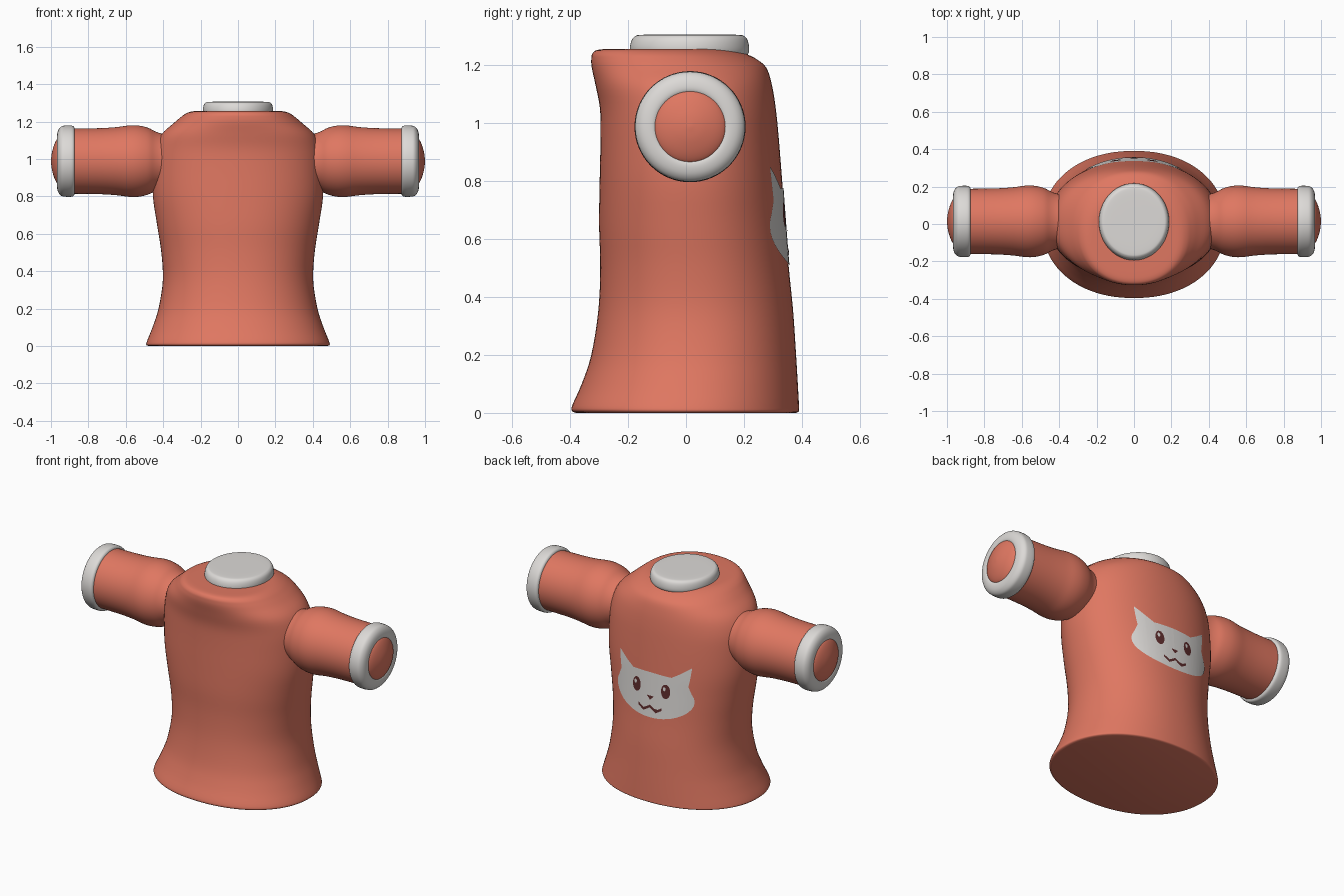
import bpy, bmesh, math
from mathutils import Vector
from mathutils.bvhtree import BVHTree

cube = bpy.data.objects.get("Cube")
if cube:
    bpy.data.objects.remove(cube, do_unlink=True)


def material(name, rgb):
    mat = bpy.data.materials.new(name)
    mat.use_nodes = True
    mat.diffuse_color = (*rgb, 1)
    mat.node_tree.nodes["Principled BSDF"].inputs["Base Color"].default_value = (*rgb, 1)
    return mat


coral = material("coral cloth", (0.74, 0.185, 0.12))
pale = material("pale grey trim", (0.72, 0.70, 0.68))
maroon = material("dark maroon", (0.11, 0.025, 0.025))


def finish(name, bm, mat):
    """Turn a bmesh into a named, smooth shaded object."""
    mesh = bpy.data.meshes.new(name)
    bm.to_mesh(mesh)
    bm.free()
    mesh.materials.append(mat)
    obj = bpy.data.objects.new(name, mesh)
    bpy.context.collection.objects.link(obj)
    bpy.ops.object.select_all(action="DESELECT")
    obj.select_set(True)
    bpy.context.view_layer.objects.active = obj
    bpy.ops.object.shade_smooth_by_angle(angle=math.radians(50))
    return obj


def smooth_sections(sections, steps):
    """Catmull-Rom interpolation between the given sections."""
    rows = [Vector(s) for s in sections]
    result = []
    for i in range(len(rows) - 1):
        a, b, c = rows[max(i - 1, 0)], rows[i], rows[i + 1]
        d = rows[min(i + 2, len(rows) - 1)]
        for k in range(steps):
            t = k / steps
            result.append(b + (c - a) * (t / 2)
                          + (a * 2 - b * 5 + c * 4 - d) * (t * t / 2)
                          + (b * 3 - a - c * 3 + d) * (t ** 3 / 2))
    return result + [rows[-1]]


def loft(sections, place, power=2.0, steps=4, sides=64):
    """Skin oval rings: each section is height, half width, low depth, high depth."""
    bm = bmesh.new()
    rings = []
    for height, half, low, high in smooth_sections(sections, steps):
        ring = []
        for k in range(sides):
            angle = math.tau * k / sides
            c, s = math.cos(angle), math.sin(angle)
            u = half * math.copysign(abs(c) ** (2 / power), c)
            v = (low + high) / 2 + (high - low) / 2 * math.copysign(abs(s) ** (2 / power), s)
            ring.append(bm.verts.new(place(u, v, height)))
        rings.append(ring)
    for lower, upper in zip(rings, rings[1:]):
        for k in range(sides):
            n = (k + 1) % sides
            bm.faces.new((lower[k], lower[n], upper[n], upper[k]))
    bm.faces.new(rings[0])
    bm.faces.new(rings[-1])
    bmesh.ops.recalc_face_normals(bm, faces=bm.faces)
    return bm


def upright(u, v, height):
    return (u, v, height)


# Shirt body, flared at the hem and rounded over the shoulders
body_sections = [
    (0, 0.478, -0.38, 0.38), (0.006, 0.49, -0.393, 0.39),
    (0.025, 0.487, -0.393, 0.39), (0.1, 0.457, -0.36, 0.386),
    (0.2, 0.425, -0.327, 0.38), (0.35, 0.402, -0.303, 0.37),
    (0.5, 0.41, -0.296, 0.355), (0.65, 0.433, -0.3, 0.343),
    (0.8, 0.455, -0.298, 0.332), (0.95, 0.455, -0.295, 0.32),
    (1.05, 0.443, -0.297, 0.31), (1.13, 0.41, -0.312, 0.297),
    (1.19, 0.345, -0.325, 0.278), (1.22, 0.31, -0.327, 0.245),
    (1.24, 0.283, -0.323, 0.205), (1.253, 0.25, -0.305, 0.16),
    (1.256, 0.2, -0.25, 0.12), (1.256, 0.05, -0.07, 0.03),
]
body = loft(body_sections, upright, power=2.15, sides=96)
surface = BVHTree.FromBMesh(body)
finish("shirt_body", body, coral)

# Collar disc
collar = loft([
    (1.225, 0.17, -0.175, 0.2), (1.24, 0.184, -0.19, 0.215),
    (1.26, 0.188, -0.194, 0.218), (1.285, 0.184, -0.188, 0.213),
    (1.3, 0.174, -0.176, 0.202), (1.305, 0.155, -0.155, 0.18),
    (1.306, 0.08, -0.07, 0.1), (1.306, 0.01, 0.003, 0.023),
], upright)
finish("collar", collar, pale)

# Sleeve parts as (distance from centre, radius)
sleeve_parts = {
    "sleeve": (coral, [(0.3, 0.13), (0.4, 0.146), (0.44, 0.158), (0.48, 0.178),
                       (0.53, 0.19), (0.58, 0.191), (0.65, 0.182),
                       (0.75, 0.176), (0.92, 0.174)]),
    "cuff": (pale, [(0.872, 0.165), (0.876, 0.182), (0.89, 0.19), (0.925, 0.19),
                    (0.945, 0.185), (0.96, 0.168), (0.967, 0.145),
                    (0.966, 0.125), (0.955, 0.11)]),
    "sleeve_end": (coral, [(0.95, 0.128), (0.966, 0.12), (0.982, 0.09),
                           (0.995, 0.045), (1, 0.004)]),
}
for side, sign in (("left", 1), ("right", -1)):
    def sideways(u, v, distance):
        return (sign * distance, 0.014 + v, 0.988 + u)

    for part, (mat, profile) in sleeve_parts.items():
        bm = loft([(x, r, -r, r) for x, r in profile], sideways)
        finish(f"{side}_{part}", bm, mat)


def patch(name, outline, mat, lift):
    """Thin decal: a flat outline cut into a grid and laid on the shirt back."""
    bm = bmesh.new()
    bm.faces.new([bm.verts.new((x, 1, z)) for x, z in outline])
    bmesh.ops.triangulate(bm, faces=bm.faces)
    for axis, start in (((1, 0, 0), -0.3), ((0, 0, 1), 0.4)):
        for k in range(30):
            spot = Vector(axis) * (start + k * 0.02)
            bmesh.ops.bisect_plane(bm, geom=bm.verts[:] + bm.edges[:] + bm.faces[:],
                                   plane_co=spot, plane_no=axis)
    for vert in bm.verts:
        hit = surface.ray_cast(vert.co, Vector((0, -1, 0)))[0]
        vert.co.y = hit.y + lift
    bm.normal_update()
    bmesh.ops.reverse_faces(bm, faces=[f for f in bm.faces if f.normal.y < 0])
    finish(name, bm, mat)


def oval(x, z, rx, rz, sides=20):
    turns = [math.tau * k / sides for k in range(sides)]
    return [(x + rx * math.cos(t), z + rz * math.sin(t)) for t in turns]


def mirrored(half):
    return half + [(-x, z) for x, z in reversed(half) if x > 0]


# Cat face on the back: brow, ear, then a rounded cheek down to the chin
cheek = [(0.262 * math.cos(t), 0.645 + 0.135 * math.sin(t))
         for t in (math.radians(20 - 10 * k) for k in range(11))]
head = [(0, 0.778), (0.13, 0.775), (0.18, 0.805), (0.245, 0.85),
        (0.238, 0.79), (0.228, 0.735)] + cheek + [(0, 0.51)]
patch("cat_face", [(x, z) for x, z in mirrored(head)], pale, 0.003)

for side, sign in (("left", 1), ("right", -1)):
    patch(f"{side}_eye", oval(sign * 0.098, 0.685, 0.029, 0.043), maroon, 0.005)
    patch(f"{side}_eye_glint", oval(sign * 0.098 + 0.008, 0.7, 0.009, 0.012), pale, 0.007)
patch("nose", [(0.024, 0.64), (-0.024, 0.64), (0, 0.615)], maroon, 0.005)

# Wavy mouth stroke
wave = [(0.078, 0.582), (0.042, 0.56), (0, 0.585), (-0.042, 0.56), (-0.078, 0.582)]
patch("mouth", wave + [(x, z - 0.016) for x, z in reversed(wave)], maroon, 0.005)
